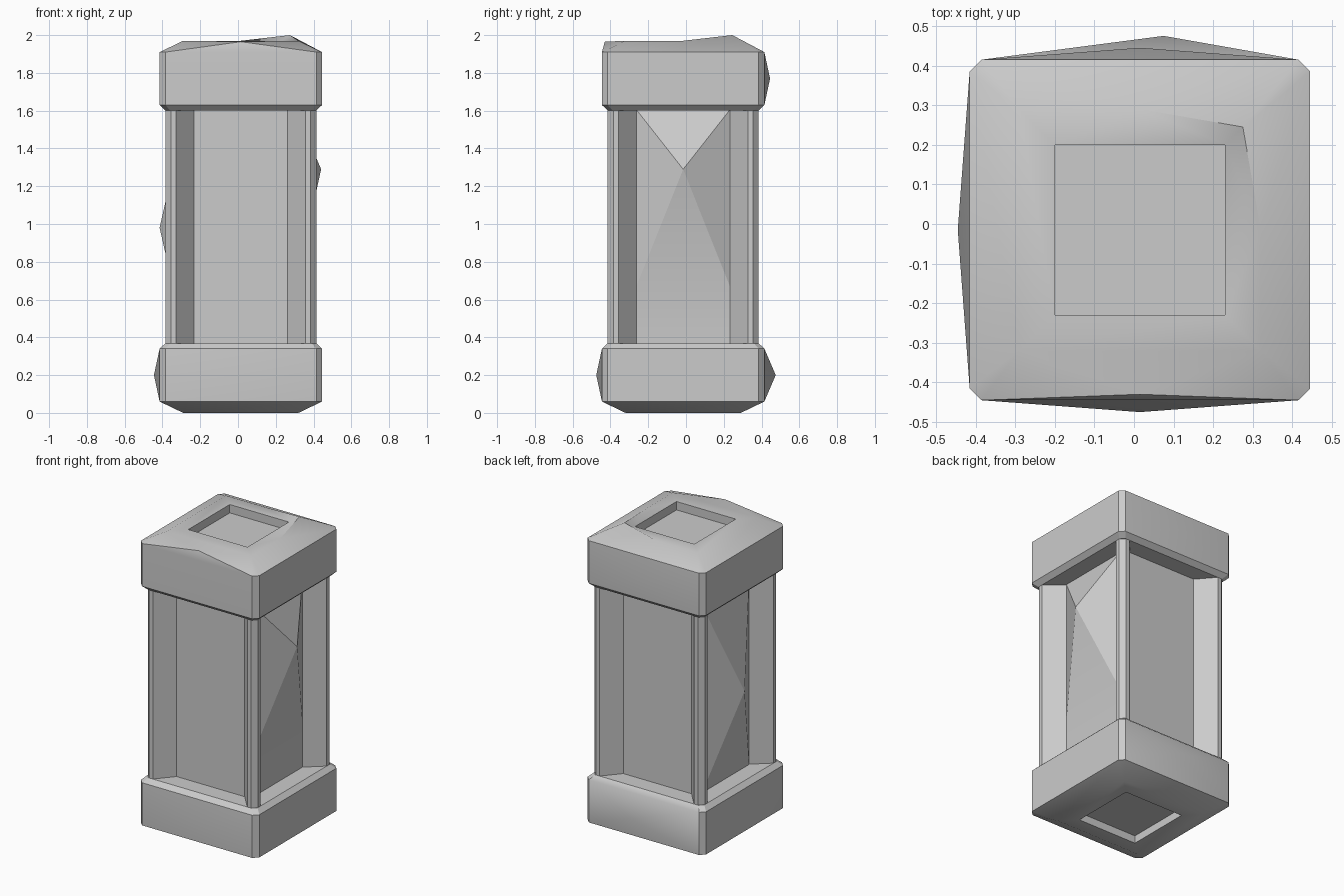
import bpy, bmesh
from mathutils import Vector

if "Cube" in bpy.data.objects:
    bpy.data.objects.remove(bpy.data.objects["Cube"])

CX, CY = 0.015, -0.015


def octagon(half, c):
    """Square outline with corners chamfered by c, centred on the pillar axis."""
    pts = []
    x, y = half - c, -half
    for i in range(4):
        pts += [(-x, y), (x, y)] if i == 0 else []
    base = [(-(half - c), -half), (half - c, -half)]
    pts = []
    for i in range(4):
        pts += base
        base = [(-b, a) for a, b in base]
    return pts


def loft(bm, rings):
    """Skin a list of (outline, z) rings and close both ends."""
    loops = [[bm.verts.new((CX + x, CY + y, z)) for x, y in o] for o, z in rings]
    for a, b in zip(loops, loops[1:]):
        n = len(a)
        for i in range(n):
            j = (i + 1) % n
            bm.faces.new((a[i], a[j], b[j], b[i]))
    bm.faces.new(loops[0][::-1])
    bm.faces.new(loops[-1])
    bmesh.ops.remove_doubles(bm, verts=bm.verts, dist=1e-5)


def find_face(bm, point):
    return min(bm.faces, key=lambda f: (f.calc_center_median() - Vector(point)).length)


def pull(bm, near, tip):
    """Poke the face nearest a point and move its centre to the tip."""
    res = bmesh.ops.poke(bm, faces=[find_face(bm, near)])
    res["verts"][0].co = tip


def finish(bm, name):
    bmesh.ops.triangulate(bm, faces=[f for f in bm.faces if len(f.verts) > 4])
    bmesh.ops.recalc_face_normals(bm, faces=bm.faces)
    me = bpy.data.meshes.new(name)
    bm.to_mesh(me)
    bm.free()
    ob = bpy.data.objects.new(name, me)
    bpy.context.collection.objects.link(ob)
    bpy.ops.object.select_all(action='DESELECT')
    ob.select_set(True)
    bpy.context.view_layer.objects.active = ob
    bpy.ops.object.shade_smooth_by_angle(angle=0.5)


# Base block with recessed underside and chipped, bulging sides
bm = bmesh.new()
loft(bm, [(octagon(.215, 0), .05), (octagon(.215, 0), 0), (octagon(.305, 0), 0),
          (octagon(.43, .03), .06), (octagon(.43, .03), .34), (octagon(.40, .025), .368)])
pull(bm, (CX, -.445, .2), (.015, -.475, .2))
pull(bm, (CX, .415, .2), (.075, .475, .2))
pull(bm, (-.415, CY, .2), (-.445, -.015, .2))
finish(bm, "base_block")

# Shaft: four corner posts with splayed sides and recessed panels
side = [(-.37, -.40), (-.343, -.40), (-.2475, -.29),
        (.2475, -.29), (.343, -.40), (.37, -.40)]
outline = []
for i in range(4):
    outline += side
    side = [(-y, x) for x, y in side]
bm = bmesh.new()
loft(bm, [(outline, .36), (outline, .67), (outline, 1.605)])
seam = [e for e in bm.edges
        if all(abs(v.co.z - .67) < .01 and v.co.x < -.2 and abs(v.co.y - CY) < .25 for v in e.verts)]
bmesh.ops.dissolve_edges(bm, edges=seam, use_verts=False)
pull(bm, (CX + .29, CY, 1.14), (.44, -.015, 1.29))
pull(bm, (CX - .29, CY, .9), (-.415, -.015, .98))
finish(bm, "shaft")

# Cap block with hipped top and square recess
bm = bmesh.new()
loft(bm, [(octagon(.40, .025), 1.602), (octagon(.43, .03), 1.63), (octagon(.43, .03), 1.91),
          (octagon(.305, 0), 1.97), (octagon(.215, 0), 1.97), (octagon(.215, 0), 1.915)])
pull(bm, (CX, .415, 1.77), (.015, .445, 1.77))
pull(bm, (CX, CY - .37, 1.94), (.015, -.43, 1.965))

# Raised, broken rim corner at the back right
corner = min(bm.verts, key=lambda v: (v.co - Vector((.32, .29, 1.97))).length)
rim = [e for e in corner.link_edges
       if abs(e.other_vert(corner).co.z - 1.97) < .001 and e.calc_length() > .5]
for e in rim:
    bmesh.utils.edge_split(e, corner, .5)
corner.co = (.275, .245, 2.0)
finish(bm, "cap_block")
